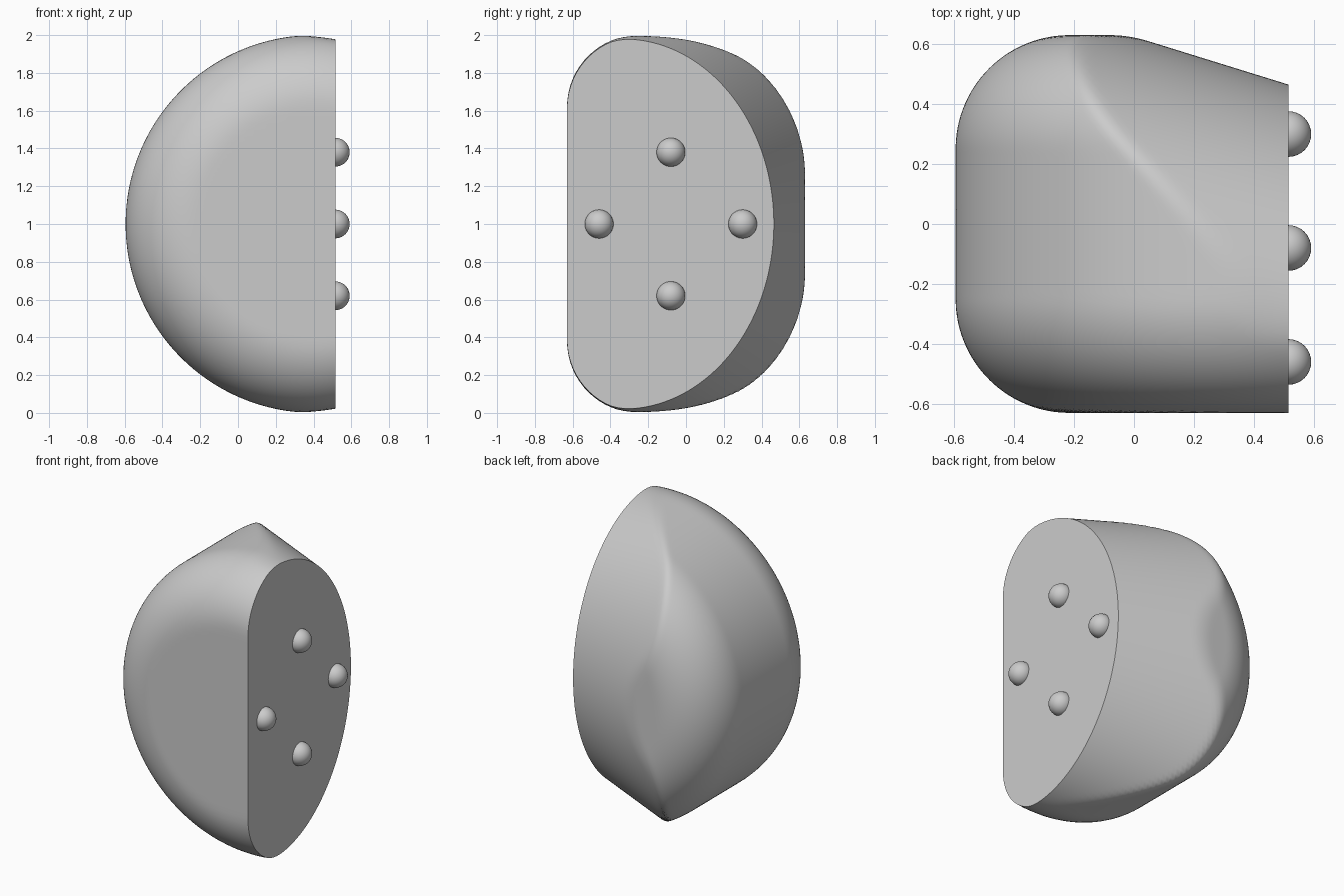
import bpy
import bmesh
from math import sin, cos, pi, hypot, sqrt
from mathutils import Vector

cube = bpy.data.objects.get("Cube")
if cube:
    bpy.data.objects.remove(cube, do_unlink=True)

FACE_X = 0.515        # flat mating face
RADIUS = 1.0          # disc radius
DISC_X = 0.405        # disc axis
HALF = 0.63           # half thickness
ROUND = 0.38          # edge rounding
BLEND = 0.02          # softness between the disc and the tapered back

grey = bpy.data.materials.new("light_grey")
grey.use_nodes = True
colour = (0.6, 0.6, 0.6, 1)
grey.diffuse_color = colour
grey.node_tree.nodes["Principled BSDF"].inputs["Base Color"].default_value = colour


def finish(bm, name):
    mesh = bpy.data.meshes.new(name)
    bmesh.ops.recalc_face_normals(bm, faces=bm.faces)
    bm.to_mesh(mesh)
    bm.free()
    mesh.materials.append(grey)
    obj = bpy.data.objects.new(name, mesh)
    bpy.context.collection.objects.link(obj)
    bpy.ops.object.select_all(action="DESELECT")
    obj.select_set(True)
    bpy.context.view_layer.objects.active = obj
    bpy.ops.object.shade_smooth_by_angle(angle=0.6)
    return obj


def outside(p):
    """Rounded disc intersected with a tapering elliptical barrel."""
    z = p.z - 1
    u = hypot(p.x - DISC_X, z) - (RADIUS - ROUND)
    v = abs(p.y) - (HALF - ROUND)
    disc = hypot(max(u, 0), max(v, 0)) + min(max(u, v), 0) - ROUND
    t = FACE_X - p.x
    depth = 0.8
    dy = max(0, p.y - (0.465 - depth + 0.31 * t)) / depth
    barrel = (hypot(dy, z / (0.98 + 0.16 * t)) - 1) * depth
    h = max(BLEND - abs(disc - barrel), 0)
    return max(disc, barrel) + h * h / (4 * BLEND)


def surface_point(origin, direction):
    near, far = 0.0, 1.6
    for _ in range(22):
        mid = (near + far) / 2
        if outside(origin + direction * mid) < 0:
            near = mid
        else:
            far = mid
    return origin + direction * near


# Body: rings from the left tip out to the flat face
RINGS, SIDES = 90, 180
centre = Vector((FACE_X, -0.08, 1))
bm = bmesh.new()
tip = bm.verts.new(surface_point(centre, Vector((-1, 0, 0))))
previous = None
for i in range(1, RINGS + 1):
    a = pi / 2 * i / RINGS
    ring = []
    for j in range(SIDES):
        b = 2 * pi * j / SIDES
        d = Vector((-cos(a), sin(a) * cos(b), sin(a) * sin(b)))
        ring.append(bm.verts.new(surface_point(centre, d)))
    for j in range(SIDES):
        k = (j + 1) % SIDES
        if previous:
            bm.faces.new((previous[j], previous[k], ring[k], ring[j]))
        else:
            bm.faces.new((tip, ring[k], ring[j]))
    previous = ring
bm.faces.new(previous)
finish(bm, "body")

# Four round pegs on the flat face
pegs = {"front": (-0.38, 0), "back": (0.38, 0), "top": (0, 0.38), "bottom": (0, -0.38)}
for side, (dy, dz) in pegs.items():
    bm = bmesh.new()
    bmesh.ops.create_uvsphere(bm, u_segments=32, v_segments=20, radius=0.076)
    bmesh.ops.translate(bm, verts=bm.verts, vec=centre + Vector((0, dy, dz)))
    finish(bm, side + "_peg")
